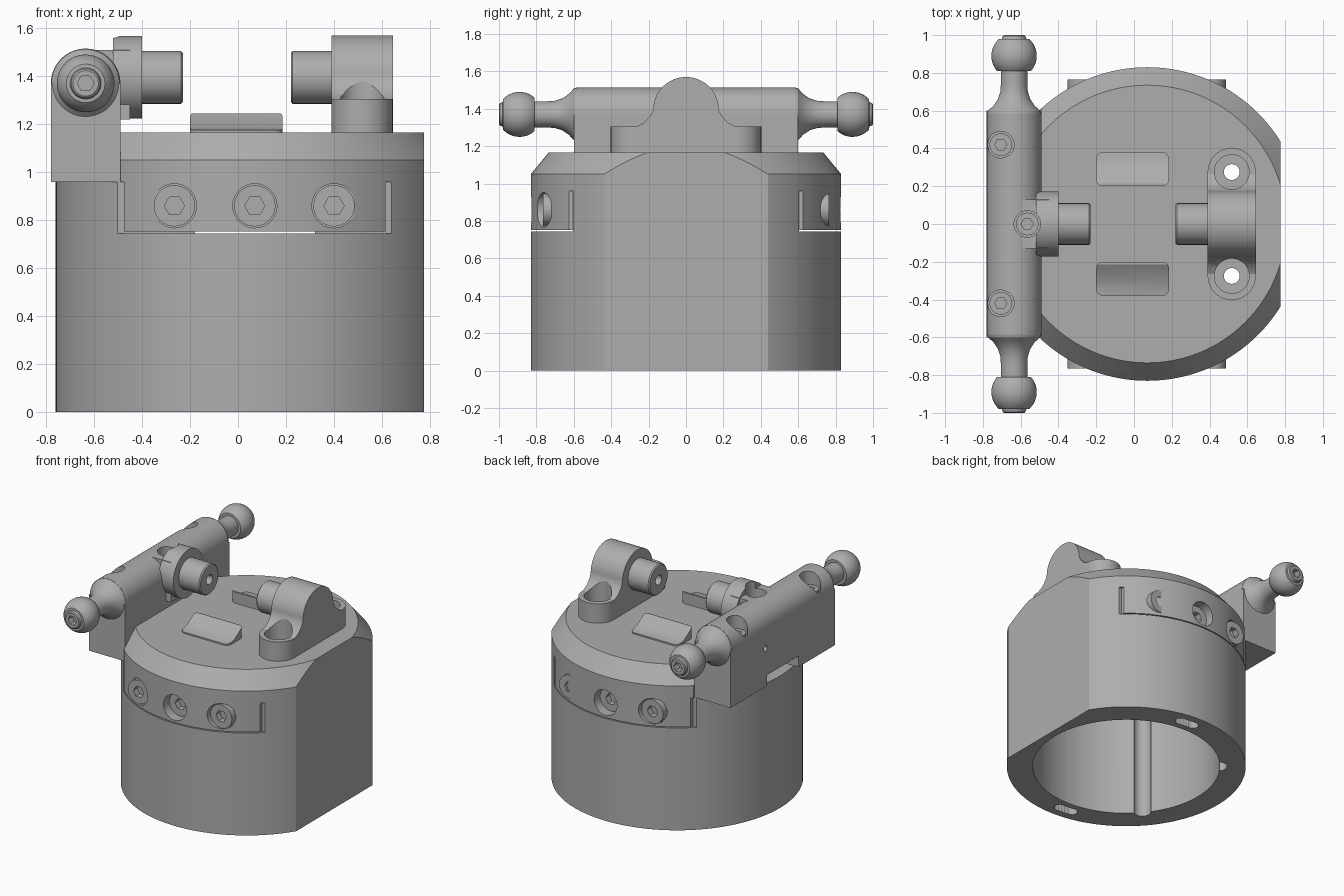
import bpy, bmesh, math
from mathutils import Vector, Matrix

if "Cube" in bpy.data.objects:
    bpy.data.objects.remove(bpy.data.objects["Cube"])

grey = bpy.data.materials.new("machined grey")
grey.use_nodes = True
colour = (0.42, 0.42, 0.42, 1)
grey.diffuse_color = colour
grey.node_tree.nodes["Principled BSDF"].inputs["Base Color"].default_value = colour


def finish(name, bm):
    bmesh.ops.recalc_face_normals(bm, faces=bm.faces)
    mesh = bpy.data.meshes.new(name)
    bm.to_mesh(mesh)
    bm.free()
    mesh.materials.append(grey)
    obj = bpy.data.objects.new(name, mesh)
    bpy.context.collection.objects.link(obj)
    return obj


def aim(a, b):
    return Matrix.Translation(a) @ (b - a).to_track_quat('Z', 'Y').to_matrix().to_4x4()


def box(lo, hi, name="cutter"):
    lo, hi = Vector(lo), Vector(hi)
    bm = bmesh.new()
    bmesh.ops.create_cube(bm, size=1)
    size = Matrix.Diagonal((hi - lo).to_4d())
    size[3][3] = 1
    bm.transform(Matrix.Translation((lo + hi) / 2) @ size)
    return finish(name, bm)


def lathe(profile, a, b, name="cutter", sides=64):
    """Revolve (radius, distance) points about the line from a towards b."""
    bm = bmesh.new()
    verts = [bm.verts.new((r, 0, d)) for r, d in profile]
    edges = [bm.edges.new(pair) for pair in zip(verts, verts[1:])]
    bmesh.ops.spin(bm, geom=verts + edges, cent=(0, 0, 0), axis=(0, 0, 1),
                   angle=math.tau, steps=sides, use_merge=True)
    bmesh.ops.remove_doubles(bm, verts=bm.verts, dist=1e-5)
    bm.transform(aim(Vector(a), Vector(b)))
    return finish(name, bm)


def cyl(r, a, b, name="cutter", sides=40):
    length = (Vector(b) - Vector(a)).length
    return lathe([(0, 0), (r, 0), (r, length), (0, length)], a, b, name, sides)


def prism(points, x0, x1, name):
    """Extrude a (y, z) outline along x."""
    bm = bmesh.new()
    face = bm.faces.new([bm.verts.new((x0, y, z)) for y, z in points])
    moved = bmesh.ops.extrude_face_region(bm, geom=[face])["geom"]
    bmesh.ops.translate(bm, vec=(x1 - x0, 0, 0),
                        verts=[v for v in moved if isinstance(v, bmesh.types.BMVert)])
    return finish(name, bm)


def combine(obj, *others, op='DIFFERENCE'):
    for other in others:
        mod = obj.modifiers.new("cut", 'BOOLEAN')
        mod.operation, mod.solver, mod.object = op, 'EXACT', other
        bpy.context.view_layer.objects.active = obj
        bpy.ops.object.modifier_apply(modifier=mod.name)
        bpy.data.objects.remove(other)
    return obj


CX, R, FLAT = 0.07, 0.83, 0.775      # body axis, radius and side flat
JOINT, TOP = 0.96, 1.165             # cap underside and cap top
PIN_Z, BAR_X, BAR_Z = 1.395, -0.635, 1.37


def polar(r, degrees, z):
    t = math.radians(degrees)
    return (CX + r * math.cos(t), r * math.sin(t), z)


def flat_cutter():
    return box((FLAT, -1, -1), (2, 1, 2))


# Hollow body
body = cyl(R, (CX, 0, 0), (CX, 0, JOINT), "body", 128)
combine(body, flat_cutter(), cyl(0.65, (CX, 0, -0.1), (CX, 0, 1.1), sides=96))
for angle in (140, 220):
    combine(body, cyl(0.06, polar(0.64, angle, -0.1), polar(0.64, angle, 0.9)))
for half in (0, 180):
    for angle in (40, 70, 100, 130):
        combine(body, cyl(0.028, polar(0.735, angle + half, -0.1),
                          polar(0.735, angle + half, 0.12), sides=20))
    slot = cyl(0.04, polar(0.735, 81 + half, -0.1), polar(0.735, 81 + half, 0.12), sides=20)
    for angle in (83, 85, 87, 89):
        combine(slot, cyl(0.04, polar(0.735, angle + half, -0.1),
                          polar(0.735, angle + half, 0.12), sides=20), op='UNION')
    combine(body, slot)

# Cap with chamfered rim and through holes
cap = lathe([(0, 0), (R, 0), (R, 0.09), (0.735, 0.205), (0, 0.205)],
            (CX, 0, JOINT), (CX, 0, TOP), "cap", 128)
combine(cap, flat_cutter(), box((-2, -1, 0), (-0.49, 1, 2)))

for s, side in ((-1, "front"), (1, "back")):
    def span(x0, x1, y0, y1, z0, z1, name="cutter"):
        ya, yb = sorted((s * y0, s * y1))
        return box((x0, ya, z0), (x1, yb, z1), name)

    # Screwed tab set in a pocket of the body
    combine(body, span(-0.505, 0.64, 0.6, 1, 0.745, 1.1))
    tab = cyl(R, (CX, 0, 0.752), (CX, 0, JOINT), side + "_tab", 128)
    combine(tab, cyl(0.65, (CX, 0, 0), (CX, 0, 2), sides=96))
    combine(tab, span(-0.475, 0.615, 0.6, 1, 0.5, 1.2), op='INTERSECT')
    for i, x in enumerate((-0.265, 0.07, 0.4)):
        combine(tab, cyl(0.092, (x, s * 0.72, 0.86), (x, s, 0.86)))
        screw = cyl(0.086, (x, s * 0.66, 0.86), (x, s * 0.765, 0.86), f"{side}_screw_{i + 1}")
        combine(screw, cyl(0.042, (x, s * 0.71, 0.86), (x, s, 0.86), sides=6))

    # Wedge pad with rounded plan corners
    pad = prism([(s * 0.2, 1.15), (s * 0.2, 1.245), (s * 0.215, 1.245), (s * 0.31, 1.185),
                 (s * 0.38, 1.175), (s * 0.38, 1.15)], -0.2, 0.185, side + "_pad")
    plan = span(-0.2, 0.185, 0.2, 0.38, 1.1, 1.3)
    bm = bmesh.new()
    bm.from_mesh(plan.data)
    upright = [e for e in bm.edges if abs(e.verts[0].co.z - e.verts[1].co.z) > 0.1]
    bmesh.ops.bevel(bm, geom=upright, offset=0.035, segments=5, profile=0.5, affect='EDGES')
    bm.to_mesh(plan.data)
    bm.free()
    combine(pad, plan, op='INTERSECT')

# Cross bar with round top, centre notch and screw wells
bar = box((-0.78, -0.6, JOINT), (-0.49, 0.6, BAR_Z), "cross_bar")
combine(bar, cyl(0.145, (BAR_X, -0.585, BAR_Z), (BAR_X, 0.585, BAR_Z), sides=64), op='UNION')
combine(bar, box((-0.62, -0.13, 1.22), (-0.45, 0.13, 1.51)), op='UNION')
combine(bar, box((-1, -0.18, 0.9), (-0.6, 0.18, 1.04)))
for y in (-0.2, 0.2):
    combine(bar, cyl(0.02, (-1, y, 1.24), (-0.7, y, 1.24), sides=16))

# Centre boss and left pin
boss = cyl(0.172, (-0.52, 0, PIN_Z), (-0.4, 0, PIN_Z), "pin_boss", 64)
for i, (x, y) in enumerate(((-0.705, -0.42), (-0.705, 0.42), (-0.565, 0))):
    for part in (bar, boss):
        combine(part, cyl(0.07, (x, y, 1.39), (x, y, 2)))
    head = cyl(0.06, (x, y, 1.37), (x, y, 1.42), f"bar_screw_{i + 1}")
    combine(head, cyl(0.032, (x, y, 1.385), (x, y, 2), sides=6))

for name, root, tip in (("left_side_pin", -0.41, -0.23), ("right_side_pin", 0.4, 0.22)):
    length = abs(tip - root)
    lathe([(0, 0), (0.11, 0), (0.11, length - 0.008), (0.102, length), (0.035, length),
           (0.035, 0.05), (0, 0.05)], (root, 0, PIN_Z), (tip, 0, PIN_Z), name, 48)

# Turned necks with ball ends
neck = [(0, 0.55), (0.145, 0.55), (0.145, 0.58), (0.138, 0.6), (0.11, 0.625), (0.086, 0.66),
        (0.073, 0.7), (0.07, 0.74), (0.07, 0.81)]
ball = [(0.12 * math.cos(t), 0.89 + 0.12 * math.sin(t))
        for t in (math.radians(a) for a in range(-42, 49, 6))]
cap_end = [(0.065, 0.98), (0.06, 0.995), (0.053, 1.0), (0, 1.0)]
for s, side in ((-1, "front"), (1, "back")):
    arm = lathe(neck + ball + cap_end, (BAR_X, 0, BAR_Z), (BAR_X, s, BAR_Z), side + "_ball_arm")
    combine(arm, cyl(0.035, (BAR_X, s * 0.95, BAR_Z), (BAR_X, s * 1.1, BAR_Z), sides=6))

# Domed bracket on a stadium base with two bolt wells
dome = [(0.175 * math.cos(t), PIN_Z + 0.175 * math.sin(t))
        for t in (math.radians(a) for a in range(0, 181, 6))]
flank = [(0.41, 1.15), (0.41, 1.305), (0.265, 1.305), (0.225, 1.325), (0.192, 1.36)]
bracket = prism(flank + dome + [(-y, z) for y, z in reversed(flank)], 0.39, 0.645, "domed_bracket")
stadium = box((0.39, -0.275, 1), (0.645, 0.275, 2))
for y in (-0.275, 0.275):
    combine(stadium, cyl(0.1275, (0.5175, y, 1), (0.5175, y, 2), sides=64), op='UNION')
combine(bracket, stadium, op='INTERSECT')
for y in (-0.275, 0.275):
    combine(bracket, cyl(0.092, (0.5175, y, 1.2), (0.5175, y, 2)))
    for part in (bracket, cap):
        combine(part, cyl(0.042, (0.5175, y, 0.8), (0.5175, y, 2), sides=24))

# Smooth curved faces, keep machined edges crisp
bpy.ops.object.select_all(action='DESELECT')
for obj in bpy.context.collection.objects:
    if obj.type == 'MESH' and grey.name in obj.data.materials:
        obj.select_set(True)
        bpy.context.view_layer.objects.active = obj
bpy.ops.object.shade_smooth_by_angle(angle=math.radians(25))
